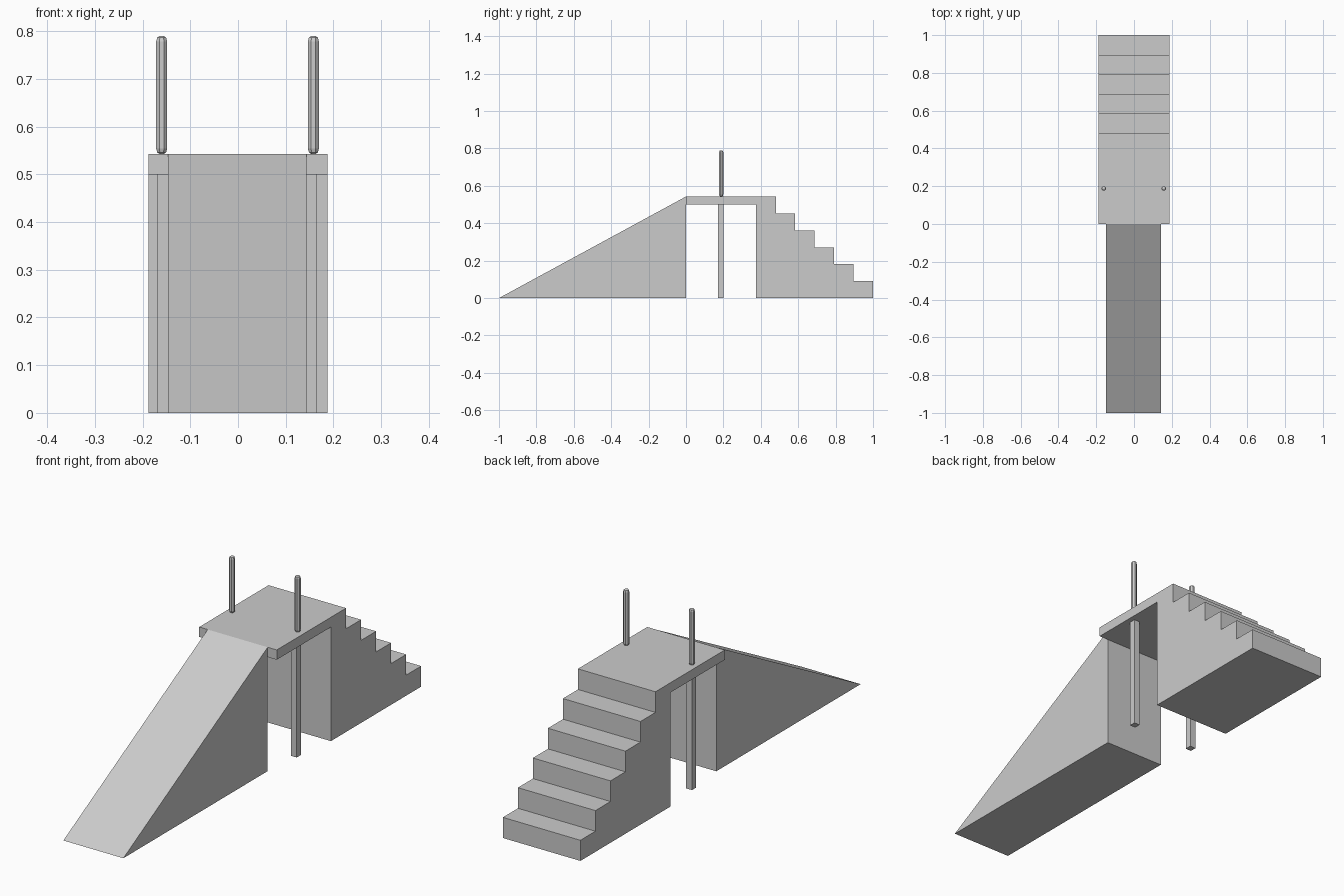
import bpy, bmesh, math

if "Cube" in bpy.data.objects:
    bpy.data.objects.remove(bpy.data.objects["Cube"])

grey = bpy.data.materials.new("grey")
grey.diffuse_color = (0.6, 0.6, 0.6, 1)
grey.use_nodes = True
grey.node_tree.nodes["Principled BSDF"].inputs["Base Color"].default_value = grey.diffuse_color

TOP, UNDER = 0.543, 0.5      # deck surface and underside heights
STEPS = 6


def finish(name, bm):
    bmesh.ops.recalc_face_normals(bm, faces=bm.faces)
    mesh = bpy.data.meshes.new(name)
    bm.to_mesh(mesh)
    bm.free()
    mesh.materials.append(grey)
    obj = bpy.data.objects.new(name, mesh)
    bpy.context.collection.objects.link(obj)
    return obj


def extrude_profile(name, points, x0, x1):
    """Extrude a closed (y, z) outline along x."""
    bm = bmesh.new()
    face = bm.faces.new([bm.verts.new((x0, y, z)) for y, z in points])
    out = bmesh.ops.extrude_face_region(bm, geom=[face])
    verts = [g for g in out["geom"] if isinstance(g, bmesh.types.BMVert)]
    bmesh.ops.translate(bm, verts=verts, vec=(x1 - x0, 0, 0))
    return finish(name, bm)


def lathe(name, rings, cx, cy, sides=8):
    """Stack of (radius, z) rings with capped ends."""
    bm = bmesh.new()
    loops = [[bm.verts.new((cx + r * math.cos(math.tau * (i + 0.5) / sides),
                            cy + r * math.sin(math.tau * (i + 0.5) / sides), z))
              for i in range(sides)] for r, z in rings]
    for a, b in zip(loops, loops[1:]):
        for i in range(sides):
            j = (i + 1) % sides
            bm.faces.new((a[i], a[j], b[j], b[i]))
    bm.faces.new(loops[0])
    bm.faces.new(loops[-1])
    return finish(name, bm)


# Solid sloping ramp
extrude_profile("ramp", [(-1, 0), (0, 0), (0, TOP)], -0.147, 0.144)

# Deck and staircase share one stepped outline
outline = [(0, TOP), (0, UNDER), (0.375, UNDER), (0.375, 0), (1, 0)]
run, rise = (1 - 0.48) / (STEPS - 1), TOP / STEPS
for i in range(STEPS - 1):
    y, z = 1 - i * run, (i + 1) * rise
    outline += [(y, z), (y - run, z)]
outline.append((0.48, TOP))
extrude_profile("deck_and_stairs", outline, -0.188, 0.188)

# Square support legs below, rounded poles above
for side, leg_x, pole_x in (("left", -0.155, -0.16), ("right", 0.151, 0.158)):
    extrude_profile(side + "_leg",
                    [(0.171, 0), (0.2, 0), (0.2, UNDER), (0.171, UNDER)],
                    leg_x - 0.014, leg_x + 0.014)
    lathe(side + "_pole",
          [(0.005, TOP), (0.01, 0.546), (0.0125, 0.554),
           (0.0125, 0.779), (0.01, 0.787), (0.005, 0.79)], pole_x, 0.188)
